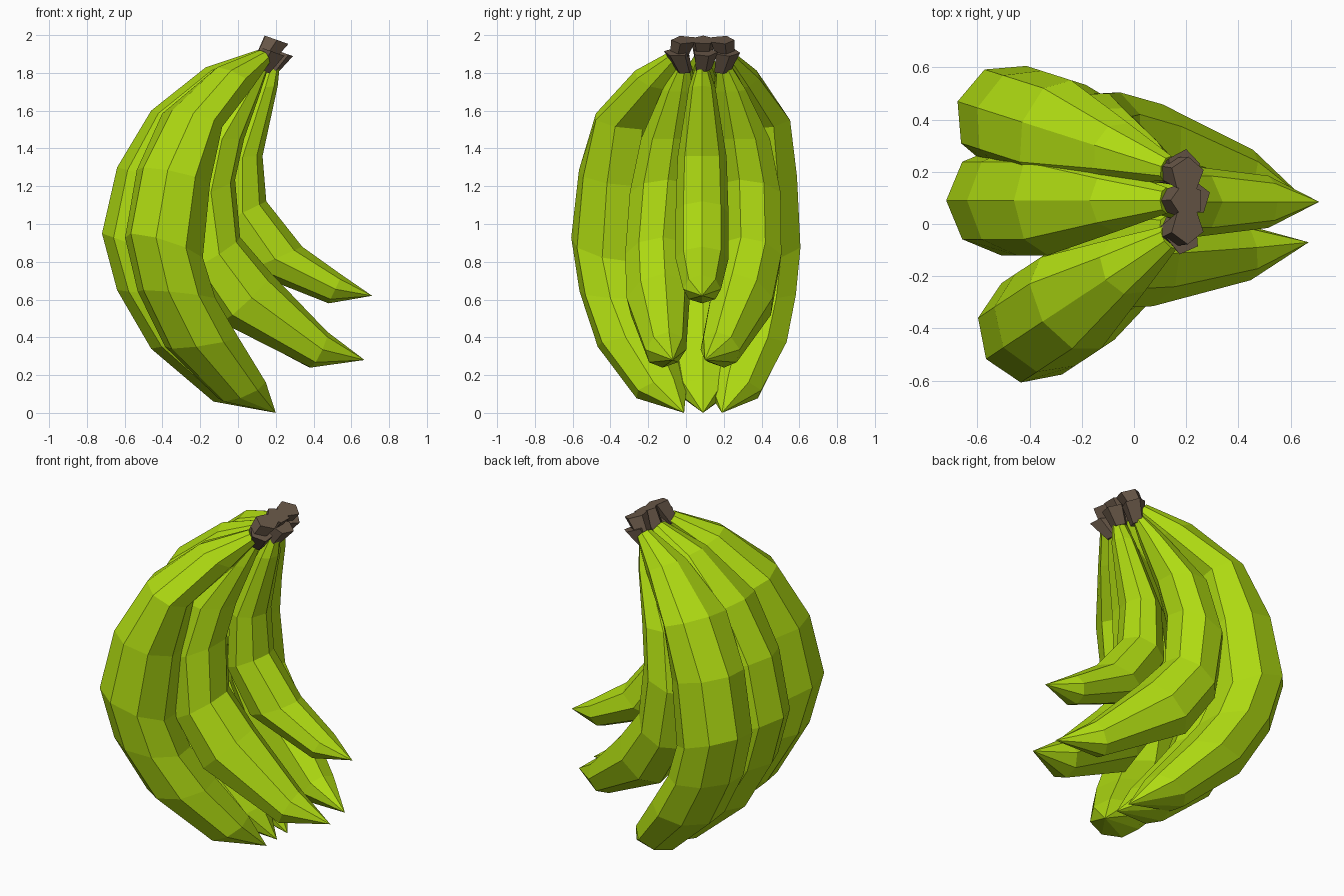
import bpy, bmesh, math
from mathutils import Vector

if "Cube" in bpy.data.objects:
    bpy.data.objects.remove(bpy.data.objects["Cube"])


def material(name, rgb):
    m = bpy.data.materials.new(name)
    m.diffuse_color = (*rgb, 1)
    m.use_nodes = True
    m.node_tree.nodes["Principled BSDF"].inputs["Base Color"].default_value = m.diffuse_color
    return m


GREEN = material("banana green", (0.43, 0.71, 0.006))
BROWN = material("stem brown", (0.145, 0.10, 0.067))


def make_object(name, bm, mat):
    bmesh.ops.recalc_face_normals(bm, faces=bm.faces)
    mesh = bpy.data.meshes.new(name)
    bm.to_mesh(mesh)
    bm.free()
    mesh.materials.append(mat)
    bpy.context.collection.objects.link(bpy.data.objects.new(name, mesh))


def skin(bm, loops):
    for a, b in zip(loops, loops[1:]):
        n = len(a)
        for i in range(n):
            j = (i + 1) % n
            bm.faces.new((a[i], a[j], b[j], b[i]))


# Ring rows: outer reach, outer height, inner reach, inner height, half width.
# Reach is measured back from the tip.
BIG = [(.10, 1.92, .05, 1.85, .05), (.37, 1.83, .17, 1.71, .12),
       (.66, 1.60, .40, 1.50, .21), (.84, 1.30, .46, 1.20, .21),
       (.92, .95, .50, .80, .21), (.84, .65, .42, .60, .21),
       (.66, .34, .28, .41, .21), (.33, .06, .10, .18, .15)]
MEDIUM = [(.57, 1.86, .51, 1.82, .04), (.69, 1.72, .55, 1.70, .09),
          (.93, 1.45, .64, 1.45, .15), (1.01, 1.10, .69, 1.235, .17),
          (.95, .75, .665, .93, .17), (.77, .48, .50, .74, .17),
          (.29, .24, .20, .43, .11)]
SMALL = [(.57, 1.86, .49, 1.83, .03), (.63, 1.72, .50, 1.73, .07),
         (.79, 1.35, .58, 1.36, .13), (.81, 1.00, .56, 1.12, .14),
         (.66, .75, .37, .88, .14), (.23, .58, .16, .73, .10)]


def banana(name, rows, tip_z, top, bottom, degrees):
    """Eight-sided curved body; 'top' and 'bottom' are the x, y of its axis."""
    a = math.radians(degrees)
    out = Vector((-math.cos(a), math.sin(a), 0))
    side = Vector((math.sin(a), math.cos(a), 0))
    top, bottom = Vector((*top, 0)), Vector((*bottom, 0))
    bm = bmesh.new()
    loops = []
    for uo, zo, ui, zi, w in rows:
        loop = []
        for k in range(8):
            p = k * math.tau / 8
            t = (1 - math.cos(p)) / 2
            u, z = uo + (ui - uo) * t, zo + (zi - zo) * t
            base = bottom.lerp(top, (z - tip_z) / (1.9 - tip_z))
            v = base + out * u + side * (w * math.sin(p))
            v.z = z
            loop.append(bm.verts.new(v))
        loops.append(loop)
    skin(bm, loops)
    bm.faces.new(loops[0])
    tip = bm.verts.new((bottom.x, bottom.y, tip_z))
    last = loops[-1]
    for i in range(8):
        bm.faces.new((last[i], last[(i + 1) % 8], tip))
    make_object(name, bm, GREEN)


def stem(name, start, end, turn):
    """Five-sided stub that flares towards its cut end."""
    tilt = Vector((.35, 0, 1)).to_track_quat('Z', 'Y')
    bm = bmesh.new()
    loops = []
    for c, r in ((start, .045), (end, .068)):
        loops.append([bm.verts.new(Vector(c) + tilt @ Vector(
            (r * math.cos(turn + k * math.tau / 5),
             r * math.sin(turn + k * math.tau / 5), 0))) for k in range(5)])
    skin(bm, loops)
    bm.faces.new(loops[0])
    bm.faces.new(loops[1])
    make_object(name, bm, BROWN)


# Back row of large bananas
for label, y, ang in (("front", -.01, -33.5), ("middle", .09, 0), ("rear", .19, 17.7)):
    banana(f"large_banana_{label}", BIG, 0, (.2, y), (.2, y), ang)
    dy = .06 * math.sin(math.radians(ang))
    stem(f"large_stem_{label}", (.13, y + dy, 1.86), (.205, y, 1.975), 2 + y * 9)

# Middle row
banana("medium_banana_front", MEDIUM, .28, (.66, .09), (.67, -.07), -10)
banana("medium_banana_rear", MEDIUM, .28, (.64, .01), (.65, .10), 20)
stem("medium_stem_front", (.13, -.01, 1.81), (.19, -.05, 1.91), .4)
stem("medium_stem_rear", (.13, .19, 1.81), (.19, .22, 1.91), 1.1)

# Small banana on the inside
banana("small_banana", SMALL, .62, (.71, .085), (.71, .085), 0)
stem("small_stem", (.175, .09, 1.82), (.23, .10, 1.91), 0)
